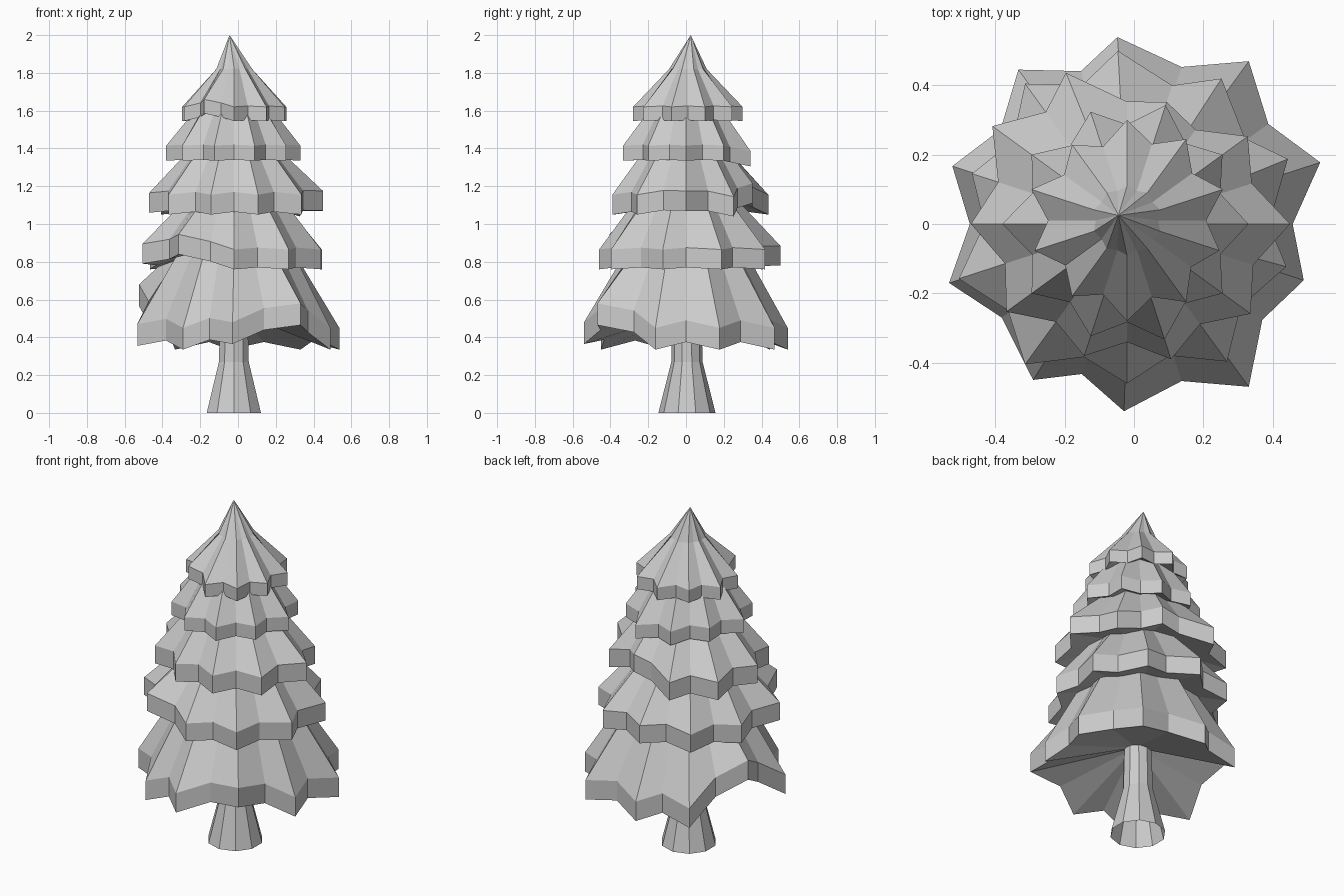
import bpy, bmesh
from math import sin, cos, radians
from mathutils import Vector

cube = bpy.data.objects.get("Cube")
if cube:
    bpy.data.objects.remove(cube)

grey = bpy.data.materials.new("plain_grey")
grey.use_nodes = True
grey.diffuse_color = (0.6, 0.6, 0.6, 1)
bsdf = next(n for n in grey.node_tree.nodes if n.type == 'BSDF_PRINCIPLED')
bsdf.inputs["Base Color"].default_value = grey.diffuse_color


def loft(name, rings, tip=None, hollow=None):
    """Skin stacked rings; an end is closed to a point when one is given."""
    bm = bmesh.new()
    loops = [[bm.verts.new(p) for p in ring] for ring in rings]
    count = len(loops[0])
    for low, high in zip(loops, loops[1:]):
        for i in range(count):
            j = (i + 1) % count
            bm.faces.new((low[i], low[j], high[j], high[i]))
    for loop, point in ((loops[0], hollow), (loops[-1], tip)):
        if point:
            end = bm.verts.new(point)
            for i in range(count):
                bm.faces.new((loop[i], loop[(i + 1) % count], end))
    bmesh.ops.recalc_face_normals(bm, faces=bm.faces[:])
    mesh = bpy.data.meshes.new(name)
    bm.to_mesh(mesh)
    bm.free()
    mesh.materials.append(grey)
    obj = bpy.data.objects.new(name, mesh)
    bpy.context.collection.objects.link(obj)


def polar(centre, angle, radius, z):
    a = radians(angle)
    return Vector((centre[0] + radius * cos(a), centre[1] + radius * sin(a), z))


def tier(name, centre, phase, radii, bottom, rim, shoulder, lifts, droop,
         notch, hollow, turns={}, tip=None):
    """Star-shaped skirt: ten boughs with notches between, clockwise from phase."""
    n = len(radii)
    low, edge, top = [], [], []
    for k in range(2 * n):
        i, angle = k // 2, phase - 18 * k
        if k % 2:
            j = (i + 1) % n
            r = notch * (radii[i] + radii[j]) / 2
            lift = (lifts.get(i, 0) + lifts.get(j, 0)) * 0.4 + droop
            ratio = 0.9
        else:
            angle += turns.get(i, 0)
            r, lift, ratio = radii[i], lifts.get(i, 0), 1
        low.append(polar(centre, angle, r, bottom + lift))
        edge.append(polar(centre, angle, r, bottom + rim + lift))
        top.append(polar(centre, angle, shoulder[0] * ratio, shoulder[1]))
    loft(name, [low, edge, top], tip, (*centre, bottom + hollow))


# Flared trunk, open underneath
mid = (-0.022, 0.005)
profile = [(0.151, 0), (0.083, 0.27), (0.075, 0.6)]
loft("trunk", [[polar(mid, 36 * k + 18, r, z) for k in range(10)] for r, z in profile])

# Bough tiers, bottom to top
tier("bough_tier_1", (-0.01, 0), 90,
     [.54, .58, .575, .525, .58, .54, .53, .55, .54, .55],
     0.335, 0.115, (0.29, 0.9), {4: .13, 5: .03, 7: .02, 8: .23}, 0.04, 0.85, 0.2,
     {0: 4, 5: -2, 6: 4})
tier("bough_tier_2", (-0.02, 0), 90,
     [.5, .5, .5, .475, .49, .46, .5, .51, .47, .5],
     0.76, 0.105, (0.25, 1.15), {0: .02, 6: .08, 7: .03}, 0.01, 0.84, 0.14,
     {0: 3, 1: 3, 2: 4, 3: 3})
tier("bough_tier_3", (-0.02, 0), 108,
     [.47, .37, .43, .47, .44, .41, .4, .43, .45, .48],
     1.05, 0.105, (0.21, 1.42), {1: .06, 3: .02, 2: -.01, 8: .01}, 0.015, 0.84, 0.14,
     {0: 4})
tier("bough_tier_4", (-0.02, 0), 108,
     [.34, .36, .34, .35, .34, .35, .34, .34, .36, .34],
     1.335, 0.08, (0.175, 1.64), {0: -.02, 1: -.03}, 0.005, 0.82, 0.14)
tier("bough_tier_5", (-0.02, 0.01), 90,
     [.29, .29, .29, .28, .29, .29, .27, .28, .29, .27],
     1.545, 0.075, (0.1, 1.82), {6: .04}, 0.005, 0.8, 0.14,
     tip=(-0.045, 0.025, 2.0))
